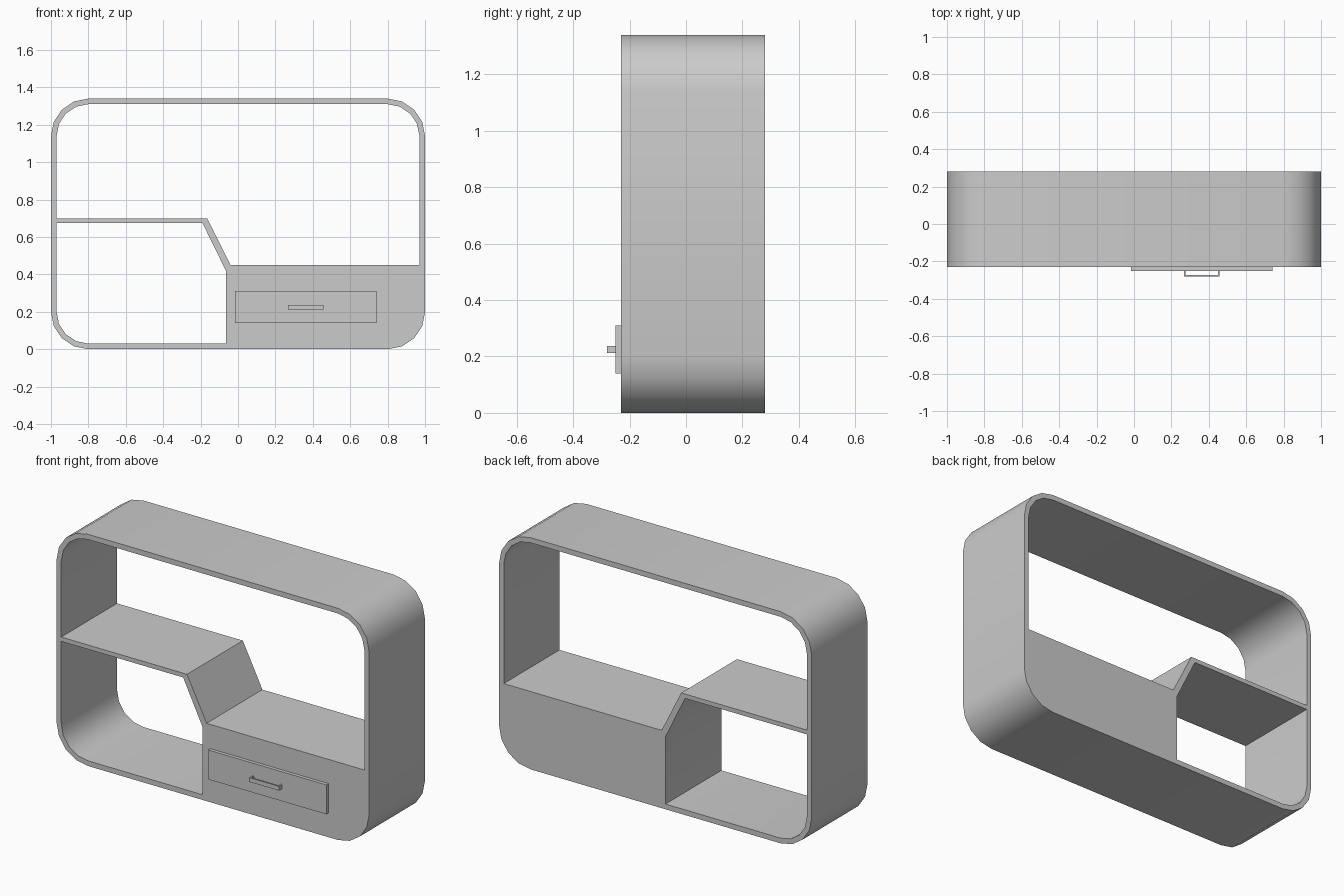
import bpy, bmesh
from math import cos, sin, pi, radians
from mathutils import Vector

if "Cube" in bpy.data.objects:
    bpy.data.objects.remove(bpy.data.objects["Cube"])

W, H, R, T = 1.0, 1.34, 0.2, 0.03       # half width, height, corner radius, board
Y0, Y1 = -0.23, 0.28                    # front and back of the carcass
SEGMENTS = 4


def arc(cx, cz, r, start):
    """Quarter circle, counter-clockwise from the start angle in degrees."""
    return [(cx + r * cos(radians(start) + pi / 2 * i / SEGMENTS),
             cz + r * sin(radians(start) + pi / 2 * i / SEGMENTS))
            for i in range(SEGMENTS + 1)]


def finish(name, bm):
    bmesh.ops.recalc_face_normals(bm, faces=bm.faces[:])
    mesh = bpy.data.meshes.new(name)
    bm.to_mesh(mesh)
    bm.free()
    obj = bpy.data.objects.new(name, mesh)
    bpy.context.collection.objects.link(obj)
    return obj


def extruded(name, loops, axis_point, normal, depth):
    """Fill the outline (later loops are holes) and extrude it."""
    bm = bmesh.new()
    for loop in loops:
        vs = [bm.verts.new(axis_point(a, b)) for a, b in loop]
        for i, v in enumerate(vs):
            bm.edges.new((v, vs[(i + 1) % len(vs)]))
    bmesh.ops.triangle_fill(bm, edges=bm.edges[:], use_beauty=True, normal=normal)
    ext = bmesh.ops.extrude_face_region(bm, geom=bm.faces[:], use_keep_orig=True)
    moved = [g for g in ext["geom"] if isinstance(g, bmesh.types.BMVert)]
    bmesh.ops.translate(bm, verts=moved, vec=Vector(normal) * depth)
    return finish(name, bm)


# Carcass: rounded frame, stepped shelf and solid drawer cabinet in one profile
cx, top = W - R, H - R
outer = (arc(cx, R, R, 270) + arc(cx, top, R, 0)
         + arc(-cx, top, R, 90) + arc(-cx, R, R, 180))
upper_opening = ([(-W + T, 0.70), (-0.165, 0.70), (-0.04, 0.45), (W - T, 0.45)]
                 + arc(cx, top, R - T, 0) + arc(-cx, top, R - T, 90))
lower_opening = ([(-0.065, T), (-0.065, 0.42), (-0.19, 0.675), (-W + T, 0.675)]
                 + arc(-cx, R, R - T, 180))
carcass = extruded("carcass", [outer, upper_opening, lower_opening],
                   lambda x, z: (x, Y0, z), (0, 1, 0), Y1 - Y0)

# Smooth rounded corners, sharp board edges
bpy.context.view_layer.objects.active = carcass
carcass.select_set(True)
bpy.ops.object.shade_smooth_by_angle(angle=radians(30))

# Drawer front
extruded("drawer_front", [[(-0.015, 0.14), (0.74, 0.14), (0.74, 0.31), (-0.015, 0.31)]],
         lambda x, z: (x, Y0, z), (0, -1, 0), 0.02)

# Drawer handle: thin U-shaped pull
l, r, t, back, front = 0.268, 0.458, 0.008, -0.25, -0.28
extruded("drawer_handle",
         [[(l, back), (l, front), (r, front), (r, back),
           (r - t, back), (r - t, front + t), (l + t, front + t), (l + t, back)]],
         lambda x, y: (x, y, 0.213), (0, 0, 1), 0.024)
